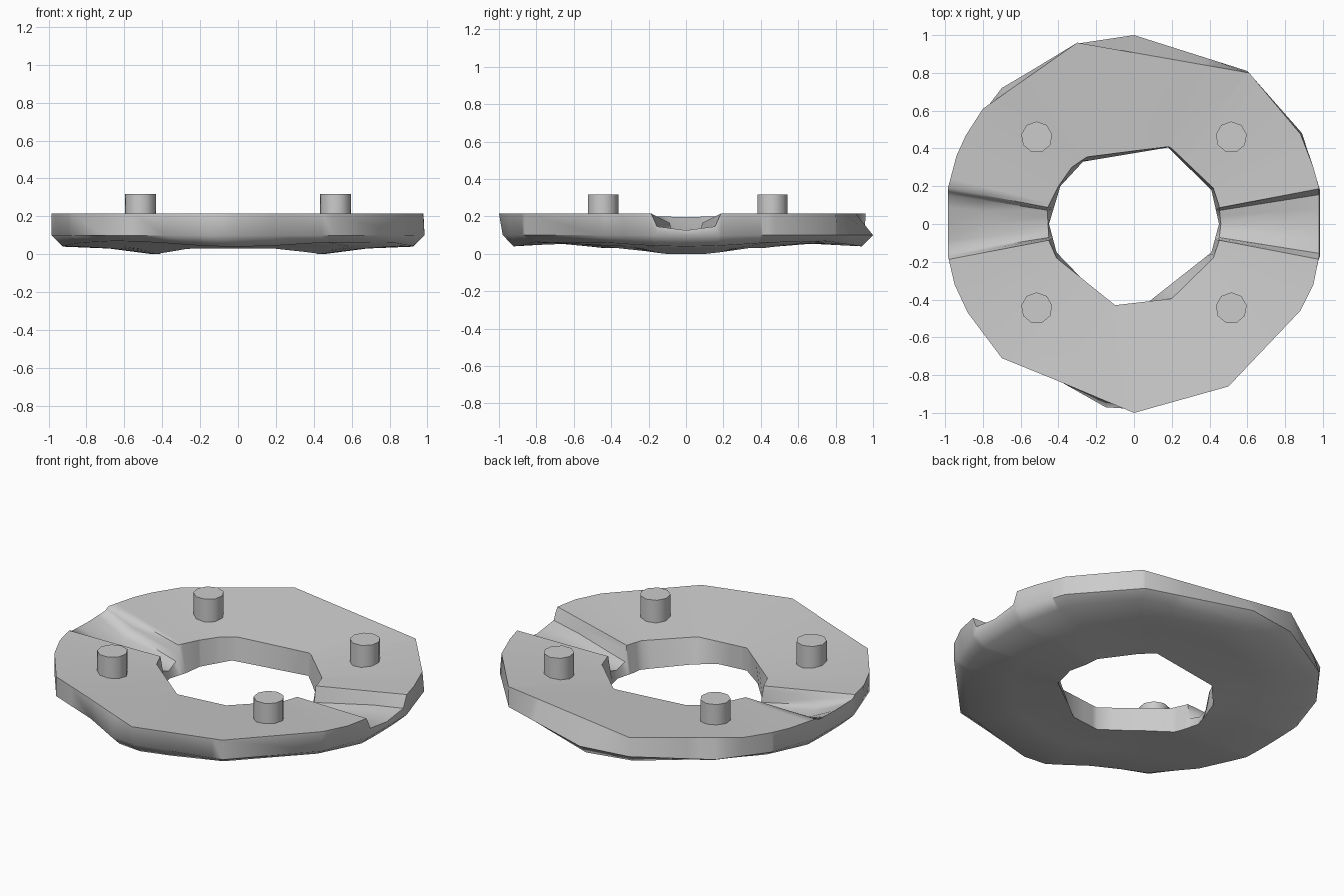
import bpy, bmesh
from math import atan2, cos, sin, pi, radians, degrees

if "Cube" in bpy.data.objects:
    bpy.data.objects.remove(bpy.data.objects["Cube"])

# Faceted outlines: top rim, widest rim, top of hole, bottom of hole
RIM_TOP = [(.61,.8), (.88,.48), (.95,.3), (.98,.19), (.98,-.17), (.95,-.32), (.88,-.46),
           (.5,-.86), (0,-1), (-.38,-.84), (-.7,-.71), (-.88,-.47), (-.95,-.32),
           (-.985,-.17), (-.985,.19), (-.94,.36), (-.89,.47), (-.8,.61), (-.3,.96)]
RIM_MID = [(0,1), (.6,.81), (.89,.48), (.985,.18), (.985,-.17), (.88,-.46), (.5,-.86),
           (0,-.98), (-.15,-.97), (-.38,-.84), (-.7,-.71), (-.88,-.47), (-.985,-.17), (-.985,.19),
           (-.89,.47), (-.7,.72), (-.3,.955)]
HOLE_TOP = [(.2,.4), (.42,.19), (.45,.1), (.46,0), (.45,-.09), (.42,-.18), (.2,-.395),
            (-.1,-.43), (-.41,-.18), (-.45,-.09), (-.46,.08), (-.4,.2), (-.33,.3), (-.25,.355), (.18,.41)]
HOLE_LOW = [(.18,.405), (.41,.18), (.45,0), (.41,-.15), (.08,-.41), (-.1,-.43), (-.24,-.33),
            (-.41,-.15), (-.45,0), (-.39,.2), (-.27,.33)]


def radius(poly, a):
    """Distance from the centre to the outline along angle a."""
    c, s = cos(a), sin(a)
    best = 0
    for (x1, y1), (x2, y2) in zip(poly, poly[1:] + poly[:1]):
        ex, ey = x2 - x1, y2 - y1
        den = c * ey - s * ex
        if abs(den) < 1e-9:
            continue
        t = (x1 * ey - y1 * ex) / den
        u = (x1 * s - y1 * c) / den
        if t > 0 and -1e-6 <= u <= 1 + 1e-6:
            best = max(best, t)
    return best


def finish(bm, name):
    bmesh.ops.recalc_face_normals(bm, faces=bm.faces)
    me = bpy.data.meshes.new(name)
    bm.to_mesh(me)
    bm.free()
    ob = bpy.data.objects.new(name, me)
    bpy.context.collection.objects.link(ob)
    bpy.ops.object.select_all(action='DESELECT')
    ob.select_set(True)
    bpy.context.view_layer.objects.active = ob
    bpy.ops.object.shade_smooth_by_angle(angle=radians(55))
    return ob


# Angular stations: every outline corner plus the two channels' edges
angles = [atan2(y, x) % (2 * pi) for p in (RIM_TOP, RIM_MID, HOLE_TOP, HOLE_LOW) for x, y in p]
angles += [radians(b + d) % (2 * pi) for b in (0, 180) for d in (-26, -14, -10.8, -9, -5, 0, 5, 9, 10.8, 14, 26)]
stations = []
for a in sorted(angles):
    if not stations or a - stations[-1] > radians(.4):
        stations.append(a)

# Ring body: deck dished towards the hole, sunken channels left and right
bm = bmesh.new()
rows = []
for a in stations:
    d = abs((degrees(a) + 90) % 180 - 90)
    dip = min(1, max(0, (10.8 - d) / 1.8)) * (.75 + .25 * max(0, 1 - d / 10))
    rim_dip = dip * (.09 if cos(a) > 0 else .02)   # the left channel keeps its outer rim
    bump = min(1, max(0, (50 - d) / 36))
    lip = .055 - .015 * cos(4 * a)
    rt, rm, ht, hl = (radius(p, a) for p in (RIM_TOP, RIM_MID, HOLE_TOP, HOLE_LOW))
    rs = ht + (rt - ht) * .65
    profile = [(ht, .165 - .12 * dip), (rs, .198 - .09 * dip), (rt, .216 - rim_dip),
               (rm, .10), (rm * .94, lip), (.68, .055 - .025 * bump), (hl, .03 - .03 * bump)]
    rows.append([bm.verts.new((r * cos(a), r * sin(a), z)) for r, z in profile])
for r1, r2 in zip(rows, rows[1:] + rows[:1]):
    for i in range(len(r1)):
        j = (i + 1) % len(r1)
        bm.faces.new((r1[i], r1[j], r2[j], r2[i]))
finish(bm, "ring_body")

# Four short locating pegs on the top face
for name, x, y in (("peg_back_left", -.515, .46), ("peg_back_right", .515, .46),
                   ("peg_front_left", -.515, -.445), ("peg_front_right", .515, -.445)):
    bm = bmesh.new()
    bmesh.ops.create_cone(bm, cap_ends=True, segments=9, radius1=.083, radius2=.083, depth=.14)
    bmesh.ops.translate(bm, verts=bm.verts, vec=(x, y, .247))
    finish(bm, name)
